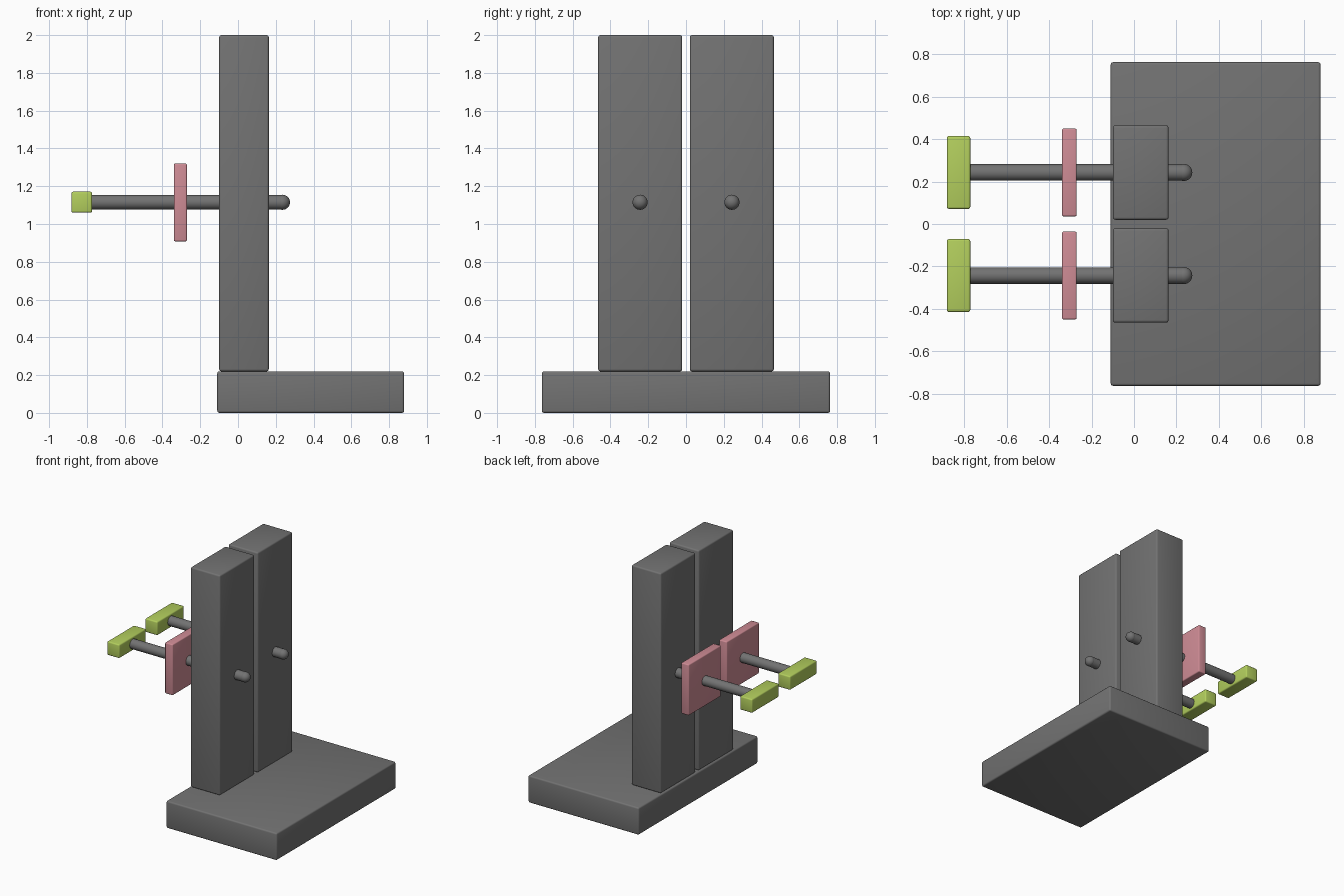
import bpy, math

if "Cube" in bpy.data.objects:
    bpy.data.objects.remove(bpy.data.objects["Cube"])


def material(name, rgb):
    m = bpy.data.materials.new(name)
    m.diffuse_color = (*rgb, 1)
    m.use_nodes = True
    m.node_tree.nodes["Principled BSDF"].inputs["Base Color"].default_value = m.diffuse_color
    return m


GREY = material("dark_grey", (0.17, 0.17, 0.17))
GREEN = material("lime_green", (0.45, 0.62, 0.11))
PINK = material("dusty_pink", (0.62, 0.26, 0.30))


def finish(name, mat):
    ob = bpy.context.object
    ob.name = name
    ob.data.materials.append(mat)
    bpy.ops.object.shade_smooth_by_angle(angle=math.radians(40))
    return ob


def block(name, lo, hi, mat, bevel=0.012):
    """Box between two corners with softly rounded edges."""
    bpy.ops.mesh.primitive_cube_add(size=1, location=[(a + b) / 2 for a, b in zip(lo, hi)])
    ob = bpy.context.object
    ob.scale = [b - a for a, b in zip(lo, hi)]
    bpy.ops.object.transform_apply(location=False, rotation=False, scale=True)
    mod = ob.modifiers.new("rounded_edges", 'BEVEL')
    mod.width = bevel
    mod.segments = 3
    bpy.ops.object.modifier_apply(modifier=mod.name)
    return finish(name, mat)


# Base slab
block("base", (-0.11, -0.763, 0), (0.88, 0.763, 0.22), GREY)

ROD_Y, ROD_Z, ROD_R = 0.243, 1.115, 0.039
for side, s in (("left", 1), ("right", -1)):
    def span(a, b):
        return sorted((s * a, s * b))

    # Upright pillar
    y0, y1 = span(0.02, 0.465)
    block(side + "_pillar", (-0.10, y0, 0.22), (0.163, y1, 2.0), GREY)

    # Pink plate on the rod
    y0, y1 = span(0.036, 0.45)
    block(side + "_plate", (-0.34, y0, 0.908), (-0.27, y1, 1.32), PINK, 0.008)

    # Green end handle
    y0, y1 = span(0.071, 0.415)
    block(side + "_handle", (-0.882, y0, 1.06), (-0.772, y1, 1.171), GREEN, 0.01)

    # Rod through the pillar, with a rounded tip
    x0, x1 = -0.82, 0.235
    bpy.ops.mesh.primitive_cylinder_add(
        vertices=32, radius=ROD_R, depth=x1 - x0,
        location=((x0 + x1) / 2, s * ROD_Y, ROD_Z), rotation=(0, math.pi / 2, 0))
    finish(side + "_rod", GREY)
    bpy.ops.mesh.primitive_uv_sphere_add(
        segments=32, ring_count=16, radius=0.04,
        location=(x1, s * ROD_Y, ROD_Z), rotation=(0, math.pi / 2, 0))
    finish(side + "_rod_tip", GREY)
